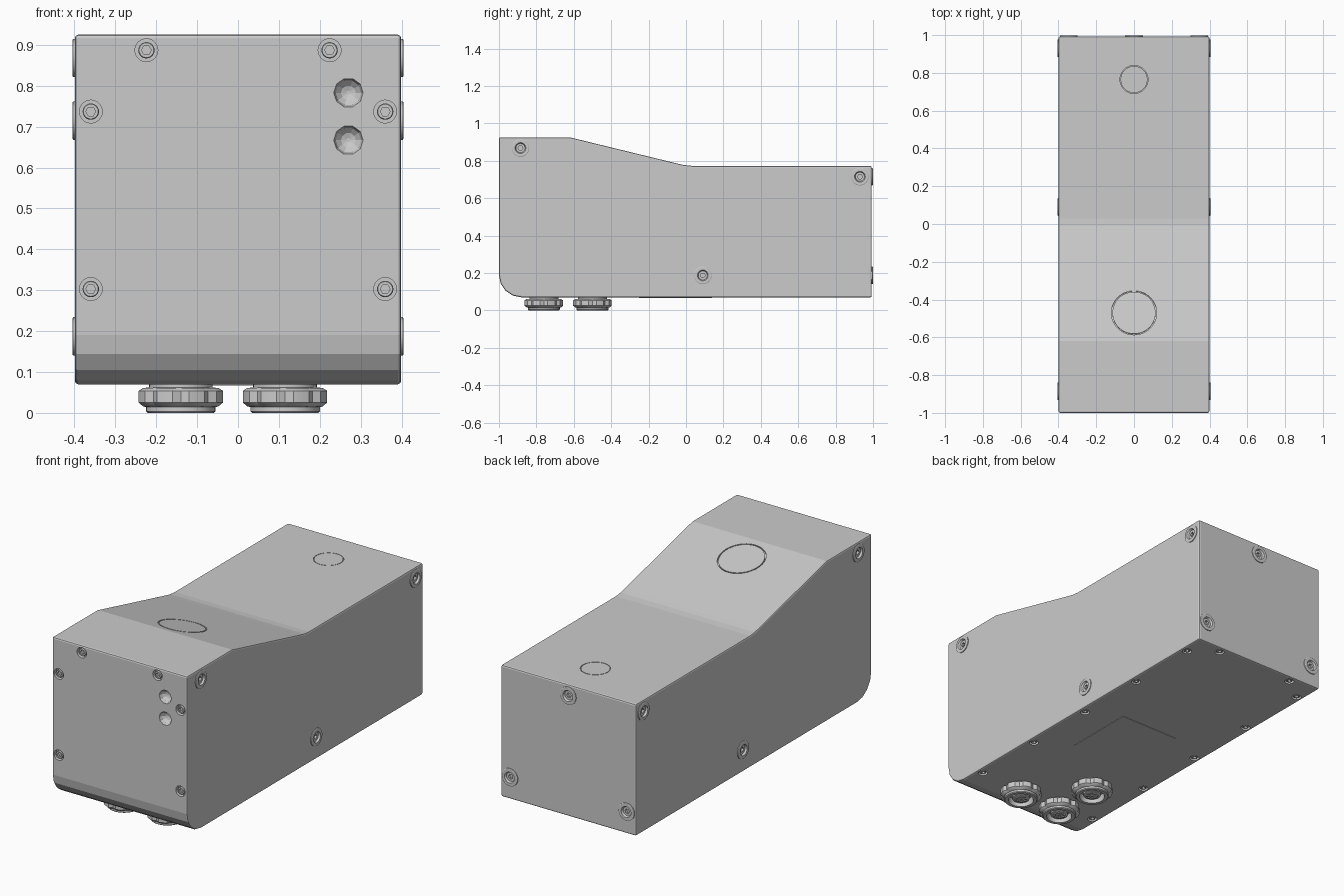
import bpy, bmesh, math
from mathutils import Vector, Matrix

if "Cube" in bpy.data.objects:
    bpy.data.objects.remove(bpy.data.objects["Cube"])

HX, BACK, FRONT, BOTTOM = 0.399, 0.993, -1.0, 0.07
ROUND, HEX, LOBE = 0, 1, 2
cut_bm = bmesh.new()


def shape_radius(r, a, i, kind):
    if kind == HEX:
        return r * math.cos(math.pi / 6) / math.cos(a % (math.pi / 3) - math.pi / 6)
    if kind == LOBE and i % 4 == 0:
        return r * 0.9
    return r


def lathe_into(bm, profile, segs, loc, normal):
    """Revolve (radius, height, kind) around an outward normal."""
    m = Matrix.Translation(loc) @ Vector(normal).to_track_quat('Z', 'Y').to_matrix().to_4x4()
    rings, faces = [], []
    for p in profile:
        r, h = p[0], p[1]
        kind = p[2] if len(p) > 2 else ROUND
        ring = []
        for i in range(segs):
            a = 2 * math.pi * i / segs
            q = shape_radius(r, a, i, kind)
            ring.append(bm.verts.new(m @ Vector((q * math.cos(a), q * math.sin(a), h))))
        rings.append(ring)
    for a, b in zip(rings, rings[1:]):
        for i in range(segs):
            j = (i + 1) % segs
            faces.append(bm.faces.new((a[i], a[j], b[j], b[i])))
    faces.append(bm.faces.new(rings[0][::-1]))
    faces.append(bm.faces.new(rings[-1]))
    bmesh.ops.recalc_face_normals(bm, faces=faces)


def finish(name, bm, angle=30):
    me = bpy.data.meshes.new(name)
    bm.to_mesh(me)
    bm.free()
    ob = bpy.data.objects.new(name, me)
    bpy.context.collection.objects.link(ob)
    if angle:
        bpy.ops.object.select_all(action='DESELECT')
        ob.select_set(True)
        bpy.context.view_layer.objects.active = ob
        bpy.ops.object.shade_smooth_by_angle(angle=math.radians(angle))
    return ob


def lathe(name, profile, segs, loc, normal):
    bm = bmesh.new()
    lathe_into(bm, profile, segs, loc, normal)
    return finish(name, bm)


def pocket(r, depth, loc, normal, segs=24):
    lathe_into(cut_bm, [(r, -depth), (r, 0.03)], segs, loc, normal)


def cap_screw(name, loc, normal, s=1.0):
    pocket(0.028 * s, 0.022, loc, normal)
    lathe(name, [(0.02 * s, -0.03), (0.02 * s, -0.006), (0.018 * s, -0.003),
                 (0.012 * s, -0.003, HEX), (0.012 * s, -0.015, HEX)], 24, loc, normal)


def washer_bolt(name, loc, normal):
    pocket(0.031, 0.03, loc, normal)
    lathe(name, [(0.028, -0.04), (0.028, -0.004), (0.047, -0.004), (0.047, 0.004),
                 (0.044, 0.006), (0.029, 0.006), (0.024, -0.004),
                 (0.013, -0.004, HEX), (0.013, -0.016, HEX)], 24, loc, normal)


def flush_disc(name, r, gap, loc, normal):
    pocket(r, 0.008, loc, normal, 48)
    lathe(name, [(r - gap, -0.012), (r - gap, 0)], 48, loc, normal)


# washer bolts on both sides and the back
for side in (-1, 1):
    for y, z in ((-0.885, 0.868), (0.93, 0.715), (0.09, 0.187)):
        washer_bolt("side_bolt", (side * HX, y, z), (side, 0, 0))
for x, z in ((0, 0.715), (-0.345, 0.187), (0.345, 0.187)):
    washer_bolt("back_bolt", (x, BACK, z), (0, 1, 0))

# socket screws on the front and the underside
for side in (-1, 1):
    for x, z in ((0.224, 0.887), (0.36, 0.737), (0.36, 0.303)):
        cap_screw("front_screw", (side * x, FRONT, z), (0, -1, 0))
    for i in range(5):
        cap_screw("bottom_screw", (side * 0.364, 0.855 - 0.405 * i, BOTTOM), (0, 0, -1), 0.85)
    cap_screw("bottom_screw", (side * 0.232, 0.955, BOTTOM), (0, 0, -1), 0.85)

# concave indicator holes on the front
for z in (0.783, 0.667):
    lathe_into(cut_bm, [(0.036, 0.02), (0.036, 0), (0.031, -0.015), (0.018, -0.027), (0.005, -0.031)],
               10, (0.27, FRONT, z), (0, -1, 0))

# round covers set flush in the top
flush_disc("slope_cover", 0.12, 0.006, (0, -0.47, 0.8885), (0, 0.2437, 1))
flush_disc("top_cover", 0.074, 0.003, (0, 0.765, 0.773), (0, 0, 1))

# housing: side profile with rounded lower front corner, extruded across
profile = [(FRONT, 0.925), (-0.62, 0.925), (-0.04, 0.7837), (-0.01, 0.777), (0.03, 0.773),
           (BACK, 0.773), (BACK, BOTTOM)]
R = 0.12
for k in range(5):
    a = math.radians(270 - 22.5 * k)
    profile.append((FRONT + R + R * math.cos(a), BOTTOM + R + R * math.sin(a)))
bm = bmesh.new()
face = bm.faces.new([bm.verts.new((-HX, y, z)) for y, z in profile])
ext = bmesh.ops.extrude_face_region(bm, geom=[face])
bmesh.ops.translate(bm, vec=(2 * HX, 0, 0),
                    verts=[v for v in ext["geom"] if isinstance(v, bmesh.types.BMVert)])
bmesh.ops.recalc_face_normals(bm, faces=bm.faces)
housing = finish("housing", bm, 0)

cutter = finish("pocket_cutter", cut_bm, 0)
cutter.hide_render = True
cutter.hide_viewport = False
bev = housing.modifiers.new("edge_round", 'BEVEL')
bev.width, bev.segments = 0.008, 2
bev.limit_method, bev.angle_limit = 'ANGLE', math.radians(50)
cut = housing.modifiers.new("pockets", 'BOOLEAN')
cut.object, cut.operation, cut.solver = cutter, 'DIFFERENCE', 'EXACT'
bpy.context.view_layer.objects.active = housing
for mod in ("edge_round", "pockets"):
    bpy.ops.object.modifier_apply(modifier=mod)
bpy.data.objects.remove(cutter)

# thin plate on the underside
bm = bmesh.new()
bmesh.ops.create_cube(bm, size=1, matrix=Matrix.Translation((0.015, -0.055, BOTTOM))
                      @ Matrix.Diagonal((0.35, 0.39, 0.005, 1)))
finish("bottom_label_plate", bm, 0)

# three round connectors with lobed collars and contact pins
for x, y in ((-0.14, -0.76), (0.115, -0.76), (-0.14, -0.5)):
    loc, down = (x, y, BOTTOM), (0, 0, -1)
    lathe("connector", [(0.078, -0.006), (0.078, 0.008), (0.094, 0.009, LOBE), (0.105, 0.016, LOBE),
                        (0.105, 0.045, LOBE), (0.094, 0.054, LOBE), (0.085, 0.056), (0.085, 0.066),
                        (0.081, 0.07), (0.064, 0.07), (0.06, 0.035), (0.044, 0.035),
                        (0.044, 0.06), (0.04, 0.062)], 32, loc, down)
    for i in range(9):
        a = 2 * math.pi * i / 8
        r = 0.026 if i < 8 else 0
        lathe("connector_pin", [(0.006, 0.055), (0.006, 0.065), (0.004, 0.067)], 10,
              (x + r * math.cos(a), y + r * math.sin(a), BOTTOM), down)
